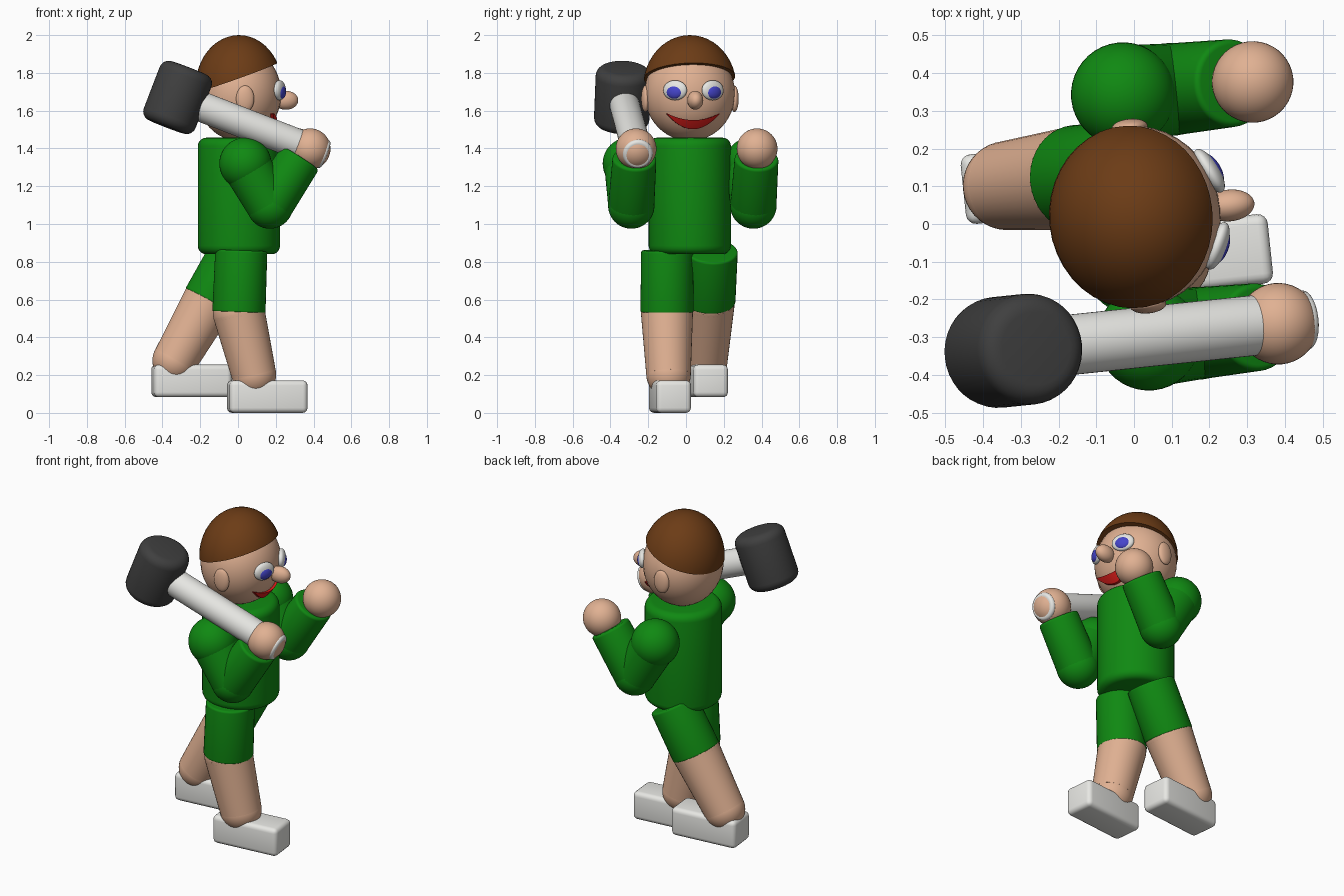
import bpy, bmesh
from math import sin, cos, pi, radians, sqrt
from mathutils import Matrix, Vector

if "Cube" in bpy.data.objects:
    bpy.data.objects.remove(bpy.data.objects["Cube"])

# Local frame: figure faces +x, mirrored over y = 0; whole figure is yawed 6 degrees
WORLD = Matrix.Translation((0.005, 0.02, 0)) @ Matrix.Rotation(radians(6), 4, 'Z')


def material(name, rgb):
    m = bpy.data.materials.new(name)
    m.diffuse_color = (*rgb, 1)
    m.use_nodes = True
    m.node_tree.nodes["Principled BSDF"].inputs["Base Color"].default_value = m.diffuse_color
    return m


GREEN = material("green_cloth", (0.005, 0.25, 0.006))
SKIN = material("skin", (0.75, 0.44, 0.29))
BROWN = material("brown_hair", (0.15, 0.045, 0.008))
WHITE = material("white", (0.8, 0.8, 0.77))
DARK = material("dark_mallet", (0.05, 0.05, 0.05))
BLUE = material("blue_iris", (0.06, 0.06, 0.6))
RED = material("red_lips", (0.7, 0.012, 0.01))


def finish(name, bm, mat):
    bmesh.ops.recalc_face_normals(bm, faces=bm.faces)
    bm.transform(WORLD)
    me = bpy.data.meshes.new(name)
    bm.to_mesh(me)
    bm.free()
    me.materials.append(mat)
    me.polygons.foreach_set("use_smooth", [True] * len(me.polygons))
    me.set_sharp_from_angle(angle=radians(35))
    ob = bpy.data.objects.new(name, me)
    bpy.context.collection.objects.link(ob)
    return ob


def ellipsoid(name, loc, radii, mat, yaw=0.0, cut=None):
    bm = bmesh.new()
    m = Matrix.Translation(loc) @ Matrix.Rotation(yaw, 4, 'Z') @ Matrix.Diagonal((*radii, 1))
    bmesh.ops.create_uvsphere(bm, u_segments=40, v_segments=24, radius=1, matrix=m)
    if cut:
        geom = bm.verts[:] + bm.edges[:] + bm.faces[:]
        res = bmesh.ops.bisect_plane(bm, geom=geom, plane_co=cut[0], plane_no=cut[1], clear_inner=True)
        edges = [e for e in res["geom_cut"] if isinstance(e, bmesh.types.BMEdge)]
        bmesh.ops.edgeloop_fill(bm, edges=edges)
    return finish(name, bm, mat)


def ball(name, loc, r, mat):
    return ellipsoid(name, loc, (r, r, r), mat)


def tube(name, a, b, r1, r2, mat, bevel=0.0):
    a, b = Vector(a), Vector(b)
    d = b - a
    bm = bmesh.new()
    m = Matrix.Translation((a + b) / 2) @ d.to_track_quat('Z', 'Y').to_matrix().to_4x4()
    bmesh.ops.create_cone(bm, cap_ends=True, segments=40, radius1=r1, radius2=r2, depth=d.length, matrix=m)
    if bevel:
        rim = {e for f in bm.faces if len(f.verts) > 4 for e in f.edges}
        bmesh.ops.bevel(bm, geom=list(rim), offset=bevel, segments=5, profile=0.5, affect='EDGES')
    return finish(name, bm, mat)


def shoe(name, loc):
    bm = bmesh.new()
    m = Matrix.Translation(loc) @ Matrix.Diagonal((0.415, 0.185, 0.172, 1))
    bmesh.ops.create_cube(bm, size=1, matrix=m)
    bmesh.ops.bevel(bm, geom=bm.edges[:], offset=0.027, segments=4, profile=0.5, affect='EDGES')
    return finish(name, bm, WHITE)


# Torso
tube("torso", (0, 0, 0.84), (0, 0, 1.457), 0.218, 0.218, GREEN, 0.045)

# Head and hair cap
HEAD_Z, HEAD_R = 1.69, (0.224, 0.24, 0.25)
ellipsoid("head", (0, 0, HEAD_Z), HEAD_R, SKIN)
ellipsoid("hair", (0, 0, 1.725), (0.23, 0.247, 0.275), BROWN,
          cut=((0, 0, 1.78), Vector((-0.16, 0, 0.445)).normalized()))
ellipsoid("nose", (0.25, 0.003, 1.655), (0.066, 0.042, 0.05), SKIN)

# Smiling mouth: crescent wrapped on the face and thickened
bm = bmesh.new()
rows, N = [], 20
for i in range(N + 1):
    t = -1 + 2 * i / N
    y = 0.14 * t
    lower, upper = 1.502 + 0.08 * t * t, 1.55 + 0.036 * t * t
    row = []
    for z in (lower, (lower + upper) / 2, upper):
        k = 1 - (y / HEAD_R[1]) ** 2 - ((z - HEAD_Z) / HEAD_R[2]) ** 2
        x = HEAD_R[0] * sqrt(max(k, 0))
        row.append([bm.verts.new((x + o, y, z)) for o in (-0.015, 0.016)])
    rows.append(row)
for p, q in zip(rows, rows[1:]):
    for j in range(2):
        for s in (0, 1):
            bm.faces.new((p[j][s], q[j][s], q[j + 1][s], p[j + 1][s]))
    for j in (0, 2):
        bm.faces.new((p[j][0], q[j][0], q[j][1], p[j][1]))
for row in (rows[0], rows[-1]):
    for j in range(2):
        bm.faces.new((row[j][0], row[j + 1][0], row[j + 1][1], row[j][1]))
finish("mouth", bm, RED)

# Paired parts: eyes, ears, arms
for side, s in (("left", 1), ("right", -1)):
    yaw = radians(26) * s
    ellipsoid(side + "_eye", (0.206, 0.1 * s, 1.708), (0.026, 0.066, 0.053), WHITE, yaw)
    ellipsoid(side + "_iris", (0.206 + 0.011 * cos(yaw), 0.1 * s + 0.011 * sin(yaw), 1.7),
              (0.02, 0.045, 0.037), BLUE, yaw)
    ellipsoid(side + "_ear", (0.008, 0.237 * s, 1.663), (0.048, 0.022, 0.07), SKIN)
    v = 0.325 * s
    shoulder, elbow = (0, v, 1.32), (0.13, v, 1.098)
    ball(side + "_shoulder", shoulder, 0.138, GREEN)
    tube(side + "_upper_arm", shoulder, elbow, 0.13, 0.122, GREEN)
    ball(side + "_elbow", elbow, 0.123, GREEN)
    tube(side + "_forearm", elbow, (0.293, v, 1.35), 0.122, 0.116, GREEN, 0.015)
    ball(side + "_hand", (0.345, v - 0.003 * s, 1.398), 0.108, SKIN)

# Striding legs: hip, knee, ankle as (x, z) plus shoe centre
LEGS = (("right", -0.12, (0, 0.86), (-0.013, 0.53), (0.067, 0.203), (0.138, 0.086)),
        ("left", 0.117, (0, 0.86), (-0.15, 0.588), (-0.33, 0.277), (-0.24, 0.169)))
for side, v, hip, knee, ankle, foot in LEGS:
    h, k, a = [(p[0], v, p[1]) for p in (hip, knee, ankle)]
    tube(side + "_shorts_leg", h, k, 0.138, 0.141, GREEN, 0.012)
    ball(side + "_knee", k, 0.138, SKIN)
    tube(side + "_shin", k, a, 0.138, 0.118, SKIN)
    ball(side + "_ankle", a, 0.118, SKIN)
    shoe(side + "_shoe", (foot[0], v, foot[1]))

# Mallet held over the right shoulder
grip, top = Vector((0.345, -0.32, 1.398)), Vector((-0.36, -0.32, 1.67))
axis = (grip - top).normalized()
across = Vector((-axis.z, 0, axis.x))
tube("mallet_handle", grip + axis * 0.09, top, 0.08, 0.08, WHITE, 0.018)
tube("mallet_head", top - across * 0.167, top + across * 0.167, 0.147, 0.147, DARK, 0.05)
